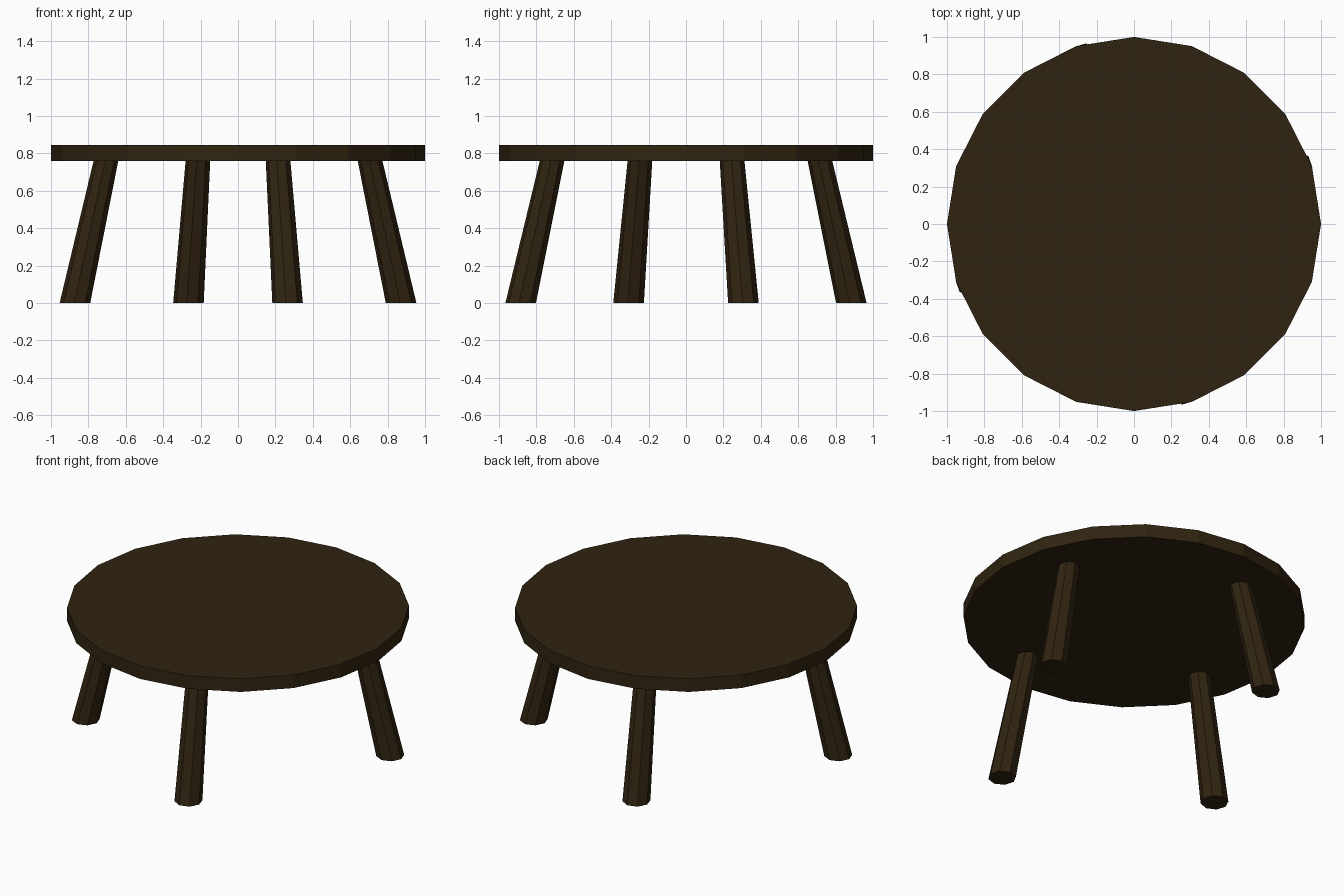
import bpy, bmesh, math
from mathutils import Vector

if "Cube" in bpy.data.objects:
    bpy.data.objects.remove(bpy.data.objects["Cube"])

wood = bpy.data.materials.new("dark_brown_wood")
wood.diffuse_color = (0.030, 0.0175, 0.0055, 1)
wood.use_nodes = True
wood.node_tree.nodes["Principled BSDF"].inputs["Base Color"].default_value = wood.diffuse_color


def loft(name, rings, sides, turn):
    """Flat-shaded prism through horizontal rings of (centre, radius)."""
    bm = bmesh.new()
    loops = []
    for centre, r in rings:
        angles = [turn + i * math.tau / sides for i in range(sides)]
        loops.append([bm.verts.new(Vector(centre) + Vector((r * math.cos(a), r * math.sin(a), 0)))
                      for a in angles])
    bm.faces.new(loops[0][::-1])
    bm.faces.new(loops[-1])
    for low, high in zip(loops, loops[1:]):
        for i in range(sides):
            j = (i + 1) % sides
            bm.faces.new((low[i], low[j], high[j], high[i]))
    mesh = bpy.data.meshes.new(name)
    bm.to_mesh(mesh)
    bm.free()
    mesh.materials.append(wood)
    obj = bpy.data.objects.new(name, mesh)
    bpy.context.collection.objects.link(obj)
    return obj


# Round tabletop with twenty sides
loft("tabletop", [((0, 0, 0.76), 1.0), ((0, 0, 0.845), 1.0)], 20, 0)

# Four splayed, tapered octagonal legs, in opposite pairs
for pair, (foot, head) in {
    "front_back": ((0.265, -0.884), (0.214, -0.715)),
    "side": ((0.872, 0.307), (0.705, 0.246)),
}.items():
    for s in (1, -1):
        turn = math.atan2(s * foot[1], s * foot[0]) + math.pi / 8
        loft(f"{pair}_leg_{'a' if s > 0 else 'b'}",
             [((s * foot[0], s * foot[1], 0), 0.082),
              ((s * head[0], s * head[1], 0.765), 0.066)], 8, turn)
